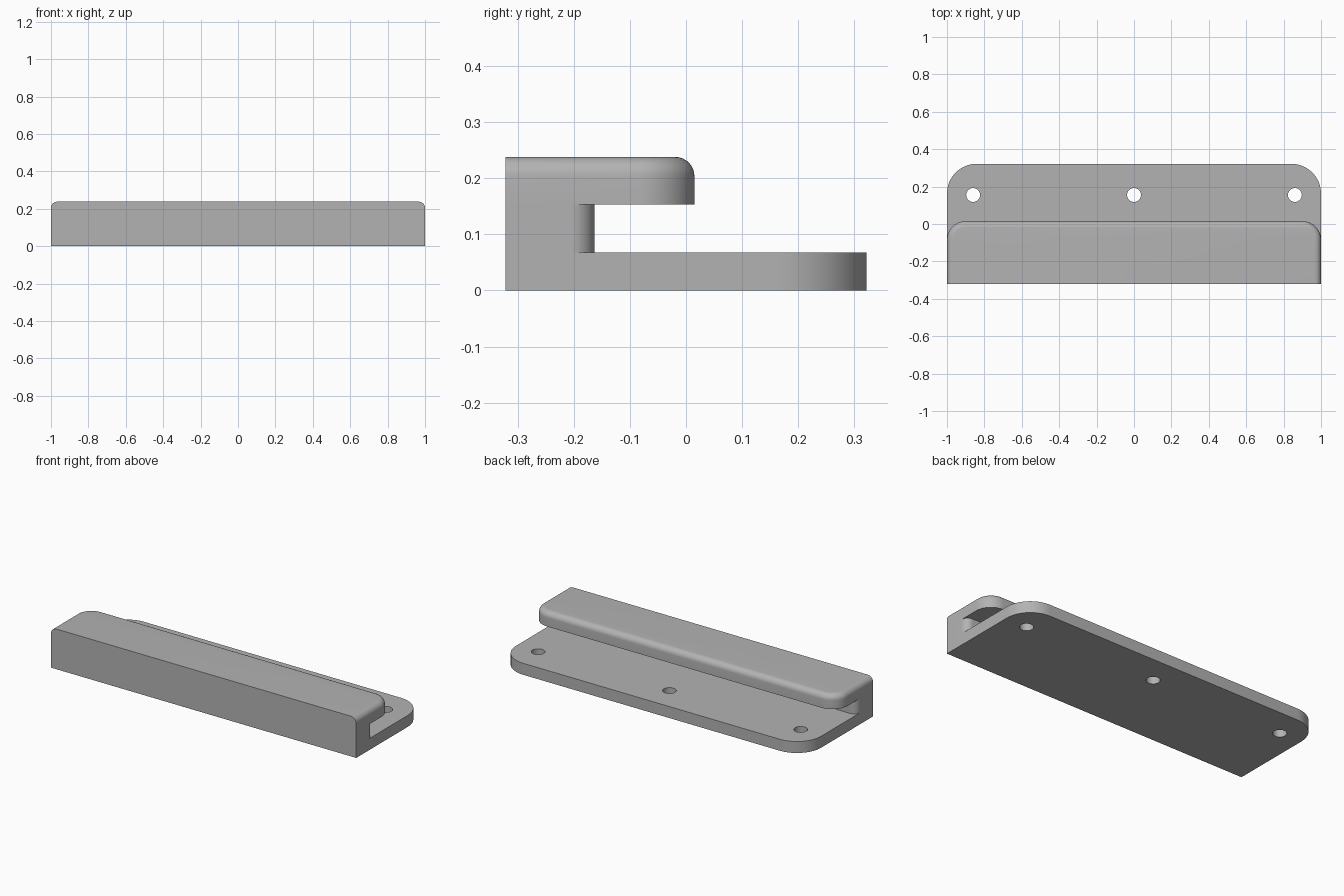
import bpy, bmesh, math

if "Cube" in bpy.data.objects:
    bpy.data.objects.remove(bpy.data.objects["Cube"])

FRONT = -0.322
grey = bpy.data.materials.new("plain grey")
grey.diffuse_color = (0.45, 0.45, 0.45, 1)
grey.use_nodes = True
grey.node_tree.nodes["Principled BSDF"].inputs["Base Color"].default_value = grey.diffuse_color


def outline(half, back, r, z, steps=16):
    """Plan shape: square front corners, rounded back corners."""
    pts = [(-half, FRONT, z), (half, FRONT, z)]
    for side, start in ((1, 0), (-1, 90)):
        for i in range(steps + 1):
            a = math.radians(start + 90 * i / steps)
            pts.append((side * (half - r) + r * math.cos(a),
                        back - r + r * math.sin(a), z))
    return pts


def loft(name, loops):
    """Closed solid through stacked loops of equal size."""
    bm = bmesh.new()
    rings = [[bm.verts.new(p) for p in loop] for loop in loops]
    n = len(rings[0])
    for low, high in zip(rings, rings[1:]):
        for i in range(n):
            j = (i + 1) % n
            bm.faces.new((low[i], low[j], high[j], high[i]))
    bm.faces.new(rings[0][::-1])
    bm.faces.new(rings[-1])
    mesh = bpy.data.meshes.new(name)
    bm.to_mesh(mesh)
    bm.free()
    mesh.materials.append(grey)
    obj = bpy.data.objects.new(name, mesh)
    bpy.context.collection.objects.link(obj)
    return obj


def combine(target, other, operation):
    """Apply a boolean and discard the operand."""
    mod = target.modifiers.new(operation, 'BOOLEAN')
    mod.operation, mod.solver, mod.object = operation, 'EXACT', other
    bpy.context.view_layer.objects.active = target
    bpy.ops.object.modifier_apply(modifier=mod.name)
    bpy.data.objects.remove(other)


# Mounting plate
body = loft("mounting_bracket", [outline(1, 0.322, 0.16, z) for z in (0, 0.068)])

# Upright web
web = loft("web", [outline(1, -0.163, 0.042, z) for z in (0.068, 0.153)])

# Overhanging lip with a rounded top edge on the sides and back
fillet = 0.034
lip_loops = [outline(1, 0.015, 0.1, 0.153)]
for i in range(9):
    a = math.radians(90 * i / 8)
    d = fillet * (1 - math.cos(a))
    lip_loops.append(outline(1 - d, 0.015 - d, 0.1 - d,
                             0.238 - fillet + fillet * math.sin(a)))
lip = loft("lip", lip_loops)

combine(body, web, 'UNION')
combine(body, lip, 'UNION')

# Screw holes
for x in (-0.86, 0, 0.86):
    bpy.ops.mesh.primitive_cylinder_add(vertices=40, radius=0.037, depth=0.12,
                                        location=(x, 0.155, 0.034))
    combine(body, bpy.context.object, 'DIFFERENCE')

# Smooth curved walls, crisp edges
bpy.ops.object.select_all(action='DESELECT')
body.select_set(True)
bpy.context.view_layer.objects.active = body
bpy.ops.object.shade_smooth_by_angle(angle=math.radians(30))
